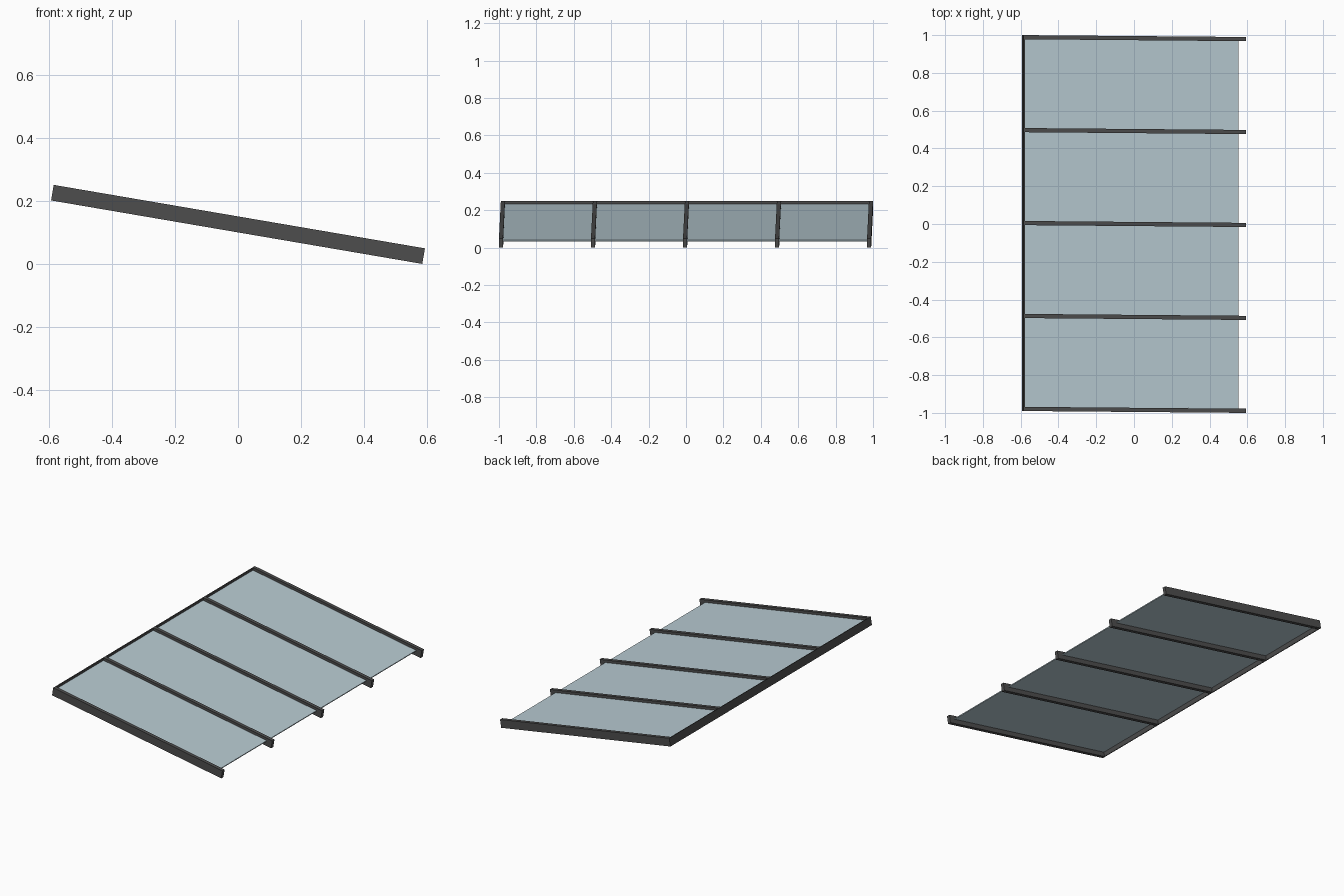
import bpy, math
from mathutils import Matrix

if "Cube" in bpy.data.objects:
    bpy.data.objects.remove(bpy.data.objects["Cube"])

ANGLE = math.radians(9.7)   # roof pitch
L, H, W = 1.194, 0.05, 0.022  # rafter length, depth, width
Z0 = (L * math.sin(ANGLE) + H * math.cos(ANGLE)) / 2

# Pitch the flat layout, with a very slight sideways drift of the rafters
SKEW = Matrix.Identity(4)
SKEW[1][0] = -0.0085
PLACE = Matrix.Translation((0, 0, Z0)) @ SKEW @ Matrix.Rotation(ANGLE, 4, 'Y')


def material(name, color):
    m = bpy.data.materials.new(name)
    m.diffuse_color = color
    m.use_nodes = True
    m.node_tree.nodes["Principled BSDF"].inputs["Base Color"].default_value = m.diffuse_color
    return m


FRAME = material("dark_frame", (0.075, 0.075, 0.075, 1))
GLASS = material("pale_glass", (0.48, 0.60, 0.65, 0.85))


def box(name, lo, hi, mat):
    """Box between two corners of the unpitched layout."""
    bpy.ops.mesh.primitive_cube_add(size=1)
    ob = bpy.context.object
    ob.name = name
    size = [b - a for a, b in zip(lo, hi)]
    mid = [(a + b) / 2 for a, b in zip(lo, hi)]
    ob.data.transform(PLACE @ Matrix.Translation(mid) @ Matrix.Diagonal((*size, 1)))
    ob.data.materials.append(mat)
    return ob


# Five rafters
ys = [-0.984 + i * 0.492 for i in range(5)]
for i, y in enumerate(ys):
    box(f"rafter_{i + 1}", (-L / 2, y - W / 2, -H / 2), (L / 2, y + W / 2, H / 2), FRAME)

# Four glass panes set just below the rafter tops, short of the lower ends
for i, (a, b) in enumerate(zip(ys, ys[1:])):
    box(f"glass_pane_{i + 1}", (-L / 2 + 0.006, a + W / 2, 0.003),
        (0.56, b - W / 2, 0.009), GLASS)

# Thin upper rail between the rafters
for i, (a, b) in enumerate(zip(ys, ys[1:])):
    box(f"upper_rail_{i + 1}", (-L / 2, a + W / 2, -H / 2),
        (-L / 2 + 0.006, b - W / 2, H / 2), FRAME)
